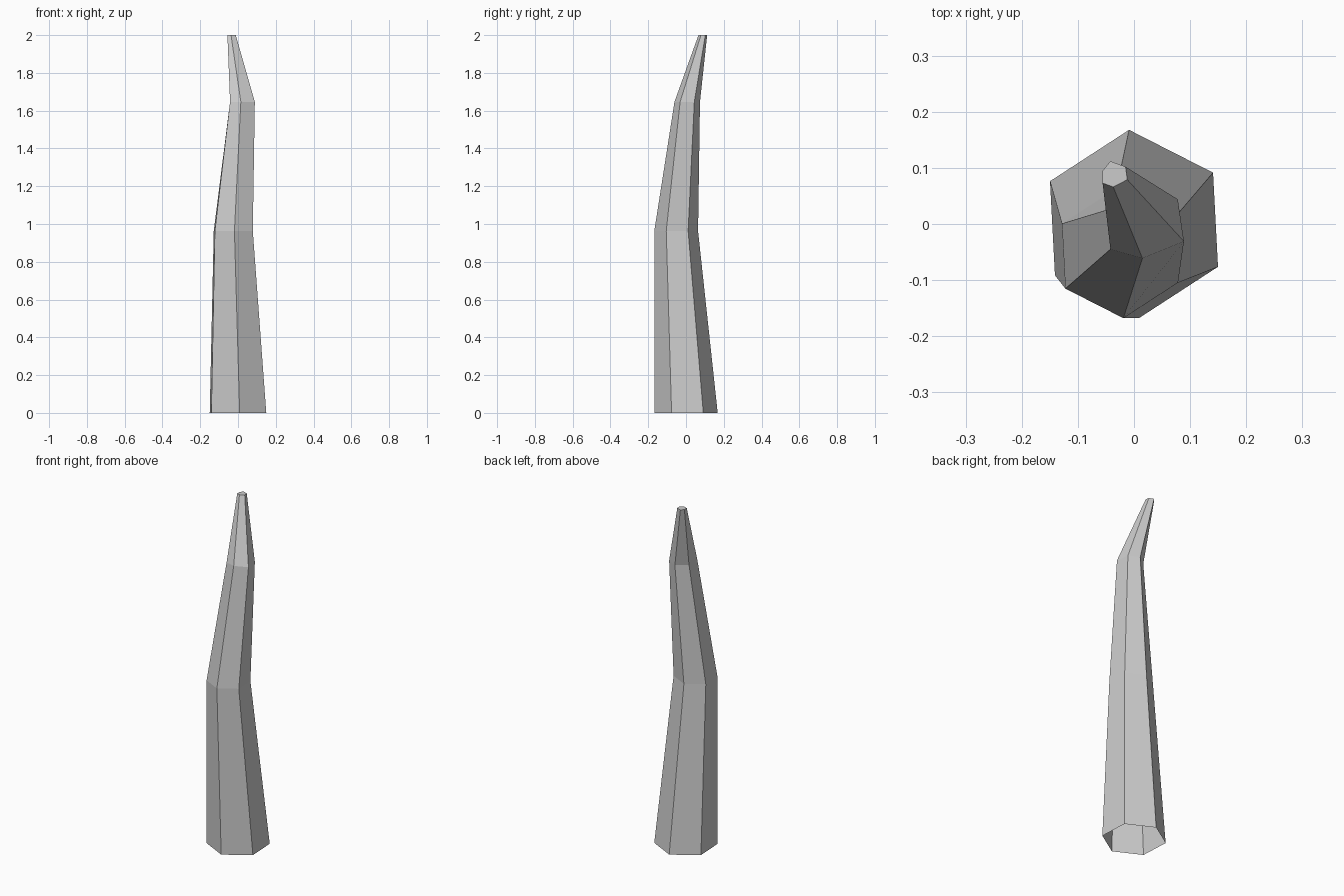
import bpy, bmesh
from math import cos, sin, radians

if "Cube" in bpy.data.objects:
    bpy.data.objects.remove(bpy.data.objects["Cube"])


def hexagon(cx, cy, r):
    """Six points starting at the -147 degree corner, counter-clockwise."""
    return [(cx + r * cos(radians(a)), cy + r * sin(radians(a)))
            for a in range(-147, 213, 60)]


# Cross-sections from base to tip; the upper two are slightly irregular
sections = [
    (0.0, hexagon(0.0, 0.0, 0.168)),
    (0.963, hexagon(-0.025, -0.052, 0.116)),
    (1.647, [(-0.042, -0.045), (0.015, -0.061), (0.089, -0.031),
             (0.078, 0.044), (0.020, 0.074), (-0.039, 0.028)]),
    (2.0, [(-0.056, 0.073), (-0.037, 0.066), (-0.012, 0.079),
           (-0.015, 0.102), (-0.042, 0.112), (-0.056, 0.095)]),
]

# Bent tapering spike: lofted sides, closed tip, open base
bm = bmesh.new()
rings = [[bm.verts.new((x, y, z)) for x, y in pts] for z, pts in sections]
for low, high in zip(rings, rings[1:]):
    for i in range(6):
        j = (i + 1) % 6
        bm.faces.new((low[i], low[j], high[j], high[i]))
bm.faces.new(rings[-1])

mesh = bpy.data.meshes.new("bent_spike")
bm.to_mesh(mesh)
bm.free()
spike = bpy.data.objects.new("bent_spike", mesh)
bpy.context.collection.objects.link(spike)
